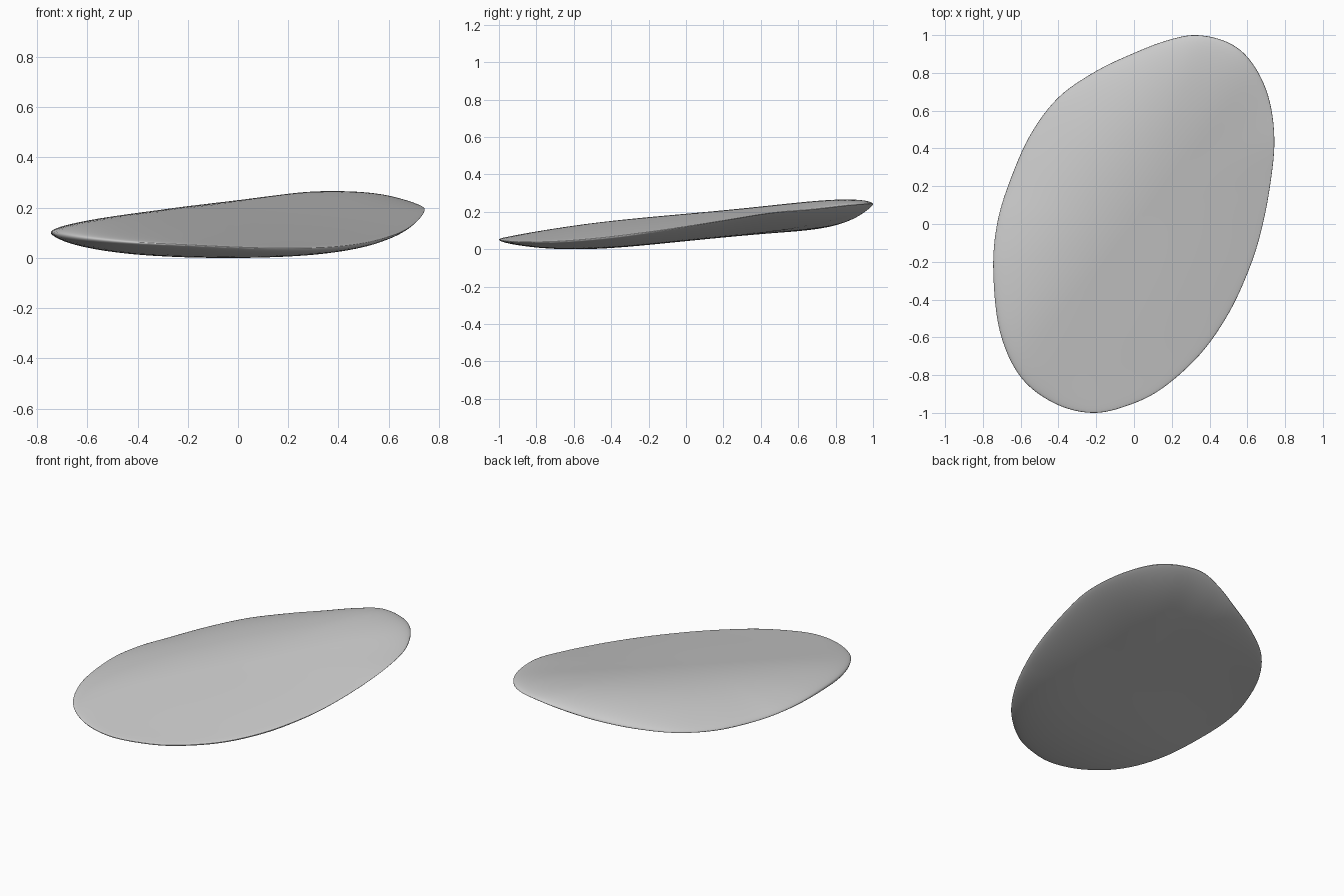
import bpy, bmesh, math
from mathutils import Vector

if "Cube" in bpy.data.objects:
    bpy.data.objects.remove(bpy.data.objects["Cube"])

# Rim control points (x, y, z), clockwise from the back
RIM = [Vector(p) for p in [
    (.33, 1, .243), (.5, .96, .243), (.62, .86, .235), (.71, .68, .215), (.743, .45, .195),
    (.72, .2, .155), (.67, -.05, .115), (.605, -.25, .087), (.5, -.475, .06), (.35, -.69, .043),
    (.15, -.87, .04), (-.03, -.96, .045), (-.22, -1, .054), (-.42, -.95, .064),
    (-.6, -.81, .08), (-.71, -.57, .095), (-.745, -.25, .103), (-.725, .0, .095),
    (-.66, .22, .085), (-.55, .47, .09), (-.4, .67, .11), (-.2, .81, .138),
    (0, .905, .172), (.17, .97, .212)]]
SUB, RINGS = 6, 24


def catmull(a, b, c, d, t):
    return .5 * (2*b + (c - a)*t + (2*a - 5*b + 4*c - d)*t*t + (3*b - a - 3*c + d)*t**3)


def top_z(x, y):
    # gently tilted face that rolls off towards the back left
    d = max(0, (-x + .8*y) / 1.28)
    return .184 - .075*x + .148*y + .02*y*y - .3*d*d


def bottom_z(x, y):
    return .045 + .1*y - .02*y*y - .08*y**3 + .03*x*x


def top_round(s, p):
    return math.sqrt(max(0, 1 - s**4))


def bottom_round(s, p):
    # the underside thins to a wedge at the back right
    return max(0, 1 - s**3) ** (.5 + .4*max(0, .5*p.x + .85*p.y))


n = len(RIM)
rim = [catmull(RIM[i-1], RIM[i], RIM[(i+1) % n], RIM[(i+2) % n], k/SUB)
       for i in range(n) for k in range(SUB)]
m = len(rim)
bm = bmesh.new()


def ring(s, face, rounding):
    return [bm.verts.new((p.x*s, p.y*s, p.z + (face(p.x*s, p.y*s) - p.z)*rounding(s, p)))
            for p in rim]


# Rings run from the top centre over the rim to the bottom centre
steps = [math.sin(math.pi/2 * i/RINGS) for i in range(1, RINGS)] + [1]
rings = [ring(s, top_z, top_round) for s in steps]
rings += [ring(s, bottom_z, bottom_round) for s in reversed(steps[:-1])]
for a, b in zip(rings, rings[1:]):
    for i in range(m):
        j = (i + 1) % m
        bm.faces.new((a[i], a[j], b[j], b[i]))
for loop, face in ((rings[0], top_z), (rings[-1], bottom_z)):
    c = bm.verts.new((0, 0, face(0, 0)))
    for i in range(m):
        bm.faces.new((c, loop[i], loop[(i + 1) % m]))
bmesh.ops.recalc_face_normals(bm, faces=bm.faces)

# Rest the stone on the ground
low = min(v.co.z for v in bm.verts)
bmesh.ops.translate(bm, verts=bm.verts, vec=(0, 0, -low))
for f in bm.faces:
    f.smooth = True
mesh = bpy.data.meshes.new("flat_stone")
bm.to_mesh(mesh)
bm.free()
bpy.context.collection.objects.link(bpy.data.objects.new("flat_stone", mesh))
